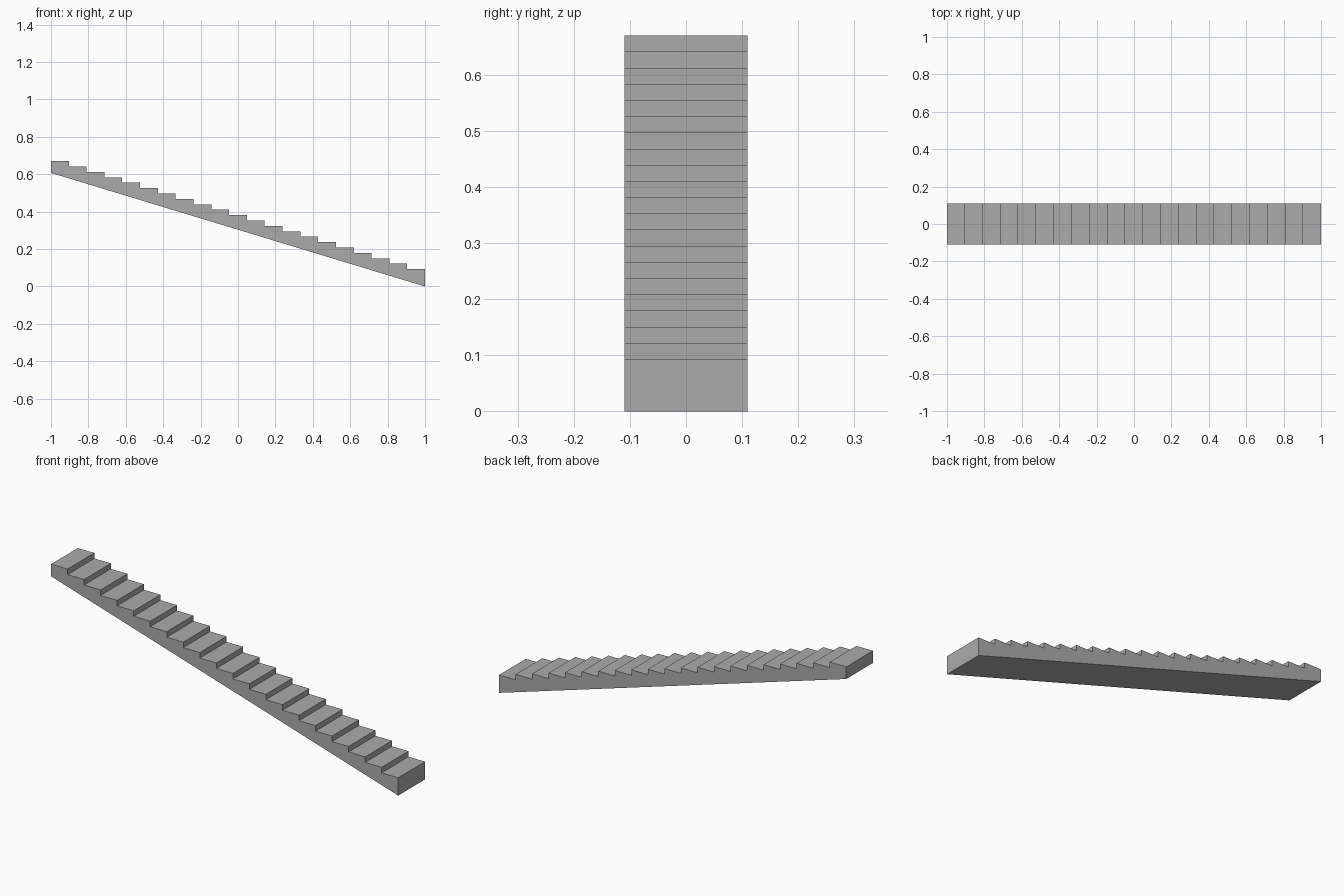
import bpy
import bmesh

cube = bpy.data.objects.get("Cube")
if cube:
    bpy.data.objects.remove(cube, do_unlink=True)

STEPS = 21
LENGTH, WIDTH = 2.0, 0.22
TOP, LOWEST_TREAD = 0.67, 0.093
UNDERSIDE_HIGH = 0.607

# Plain grey stone
stone = bpy.data.materials.new("grey stone")
stone.use_nodes = True
grey = (0.41, 0.41, 0.41, 1)
stone.diffuse_color = grey
stone.node_tree.nodes["Principled BSDF"].inputs["Base Color"].default_value = grey

# Side profile: sloped underside, then treads and risers climbing towards -x
run = LENGTH / STEPS
rise = (TOP - LOWEST_TREAD) / (STEPS - 1)
profile = [(-LENGTH / 2, UNDERSIDE_HIGH), (LENGTH / 2, 0)]
for i in range(STEPS):
    z = LOWEST_TREAD + i * rise
    profile += [(LENGTH / 2 - i * run, z), (LENGTH / 2 - (i + 1) * run, z)]

# Extrude the profile across the width of the staircase
bm = bmesh.new()
side = bm.faces.new([bm.verts.new((x, -WIDTH / 2, z)) for x, z in profile])
extruded = bmesh.ops.extrude_face_region(bm, geom=[side], use_keep_orig=True)
new_verts = [g for g in extruded["geom"] if isinstance(g, bmesh.types.BMVert)]
bmesh.ops.translate(bm, verts=new_verts, vec=(0, WIDTH, 0))
bmesh.ops.recalc_face_normals(bm, faces=bm.faces)

mesh = bpy.data.meshes.new("staircase")
bm.to_mesh(mesh)
bm.free()
mesh.materials.append(stone)
staircase = bpy.data.objects.new("staircase", mesh)
bpy.context.collection.objects.link(staircase)
